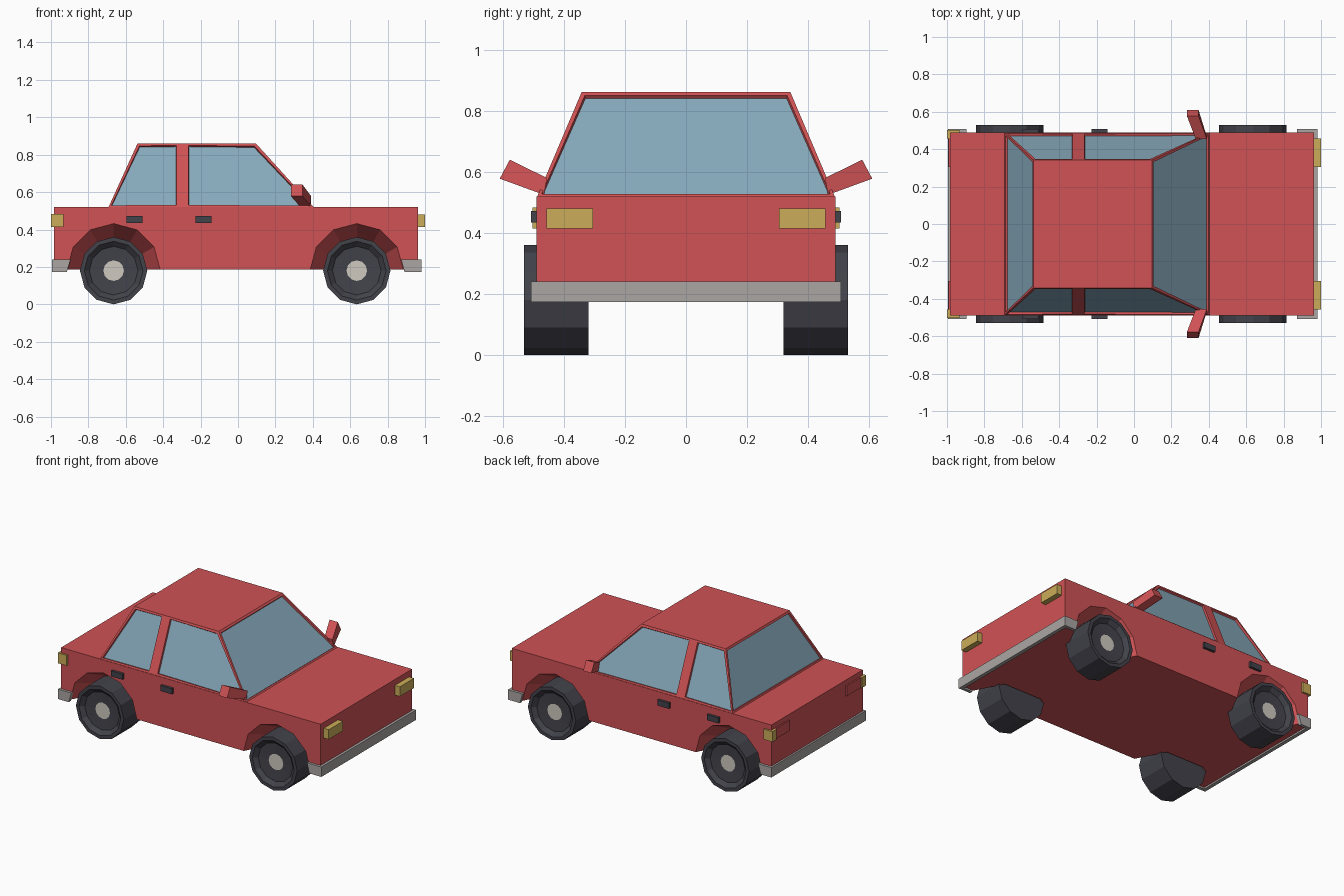
import bpy, bmesh, math
from mathutils import Vector

if "Cube" in bpy.data.objects:
    bpy.data.objects.remove(bpy.data.objects["Cube"])


def material(name, rgb):
    m = bpy.data.materials.new(name)
    m.diffuse_color = (*rgb, 1)
    m.use_nodes = True
    m.node_tree.nodes["Principled BSDF"].inputs["Base Color"].default_value = m.diffuse_color
    return m


RED = material("red paint", (0.63, 0.085, 0.09))
GLASS = material("blue glass", (0.24, 0.40, 0.50))
DARK = material("dark rubber", (0.055, 0.055, 0.07))
YELLOW = material("yellow lamp", (0.60, 0.42, 0.10))
GREY = material("grey bumper", (0.40, 0.38, 0.37))
HUB = material("pale hub", (0.62, 0.59, 0.53))


def finish(name, bm, *mats):
    bmesh.ops.recalc_face_normals(bm, faces=bm.faces[:])
    me = bpy.data.meshes.new(name)
    bm.to_mesh(me)
    bm.free()
    for m in mats:
        me.materials.append(m)
    ob = bpy.data.objects.new(name, me)
    bpy.context.collection.objects.link(ob)
    return ob


def loft(bm, rings, caps=True):
    """Skin a list of closed rings with quads and optional end caps."""
    loops = [[bm.verts.new(p) for p in r] for r in rings]
    n = len(loops[0])
    for a, b in zip(loops, loops[1:]):
        for i in range(n):
            bm.faces.new((a[i], a[(i + 1) % n], b[(i + 1) % n], b[i]))
    if caps:
        bm.faces.new(loops[0])
        bm.faces.new(loops[-1])


def rect(x0, x1, y0, y1, z):
    return [(x0, y0, z), (x1, y0, z), (x1, y1, z), (x0, y1, z)]


def box(name, mat, x0, x1, y0, y1, z0, z1):
    bm = bmesh.new()
    loft(bm, [rect(x0, x1, y0, y1, z0), rect(x0, x1, y0, y1, z1)])
    return finish(name, bm, mat)


def circle(x, z, r, y, n=12):
    return [(x + r * math.sin(2 * math.pi * i / n), y,
             z + r * math.cos(2 * math.pi * i / n)) for i in range(n)]


AXLES = {"rear": -0.665, "front": 0.635}
SIDES = {"right": -1, "left": 1}

# lower body with tapered wheel arches cut in
body = box("body", RED, -0.983, 0.963, -0.49, 0.49, 0.185, 0.52)
bm = bmesh.new()
for ax in AXLES.values():
    for s in SIDES.values():
        loft(bm, [circle(ax, 0.182, 0.255, s * 0.50),
                  circle(ax, 0.182, 0.15, s * 0.30)])
cutter = finish("arch_cutter", bm, RED)
cutter.hide_render = True
mod = body.modifiers.new("arches", "BOOLEAN")
mod.operation = "DIFFERENCE"
mod.solver = "EXACT"
mod.object = cutter
bpy.context.view_layer.objects.active = body
bpy.ops.object.modifier_apply(modifier=mod.name)
bpy.data.objects.remove(cutter)

# cabin: tapered block, sides split by the pillar, windows inset
bm = bmesh.new()
loft(bm, [rect(-0.692, 0.405, -0.487, 0.487, 0.52),
          rect(-0.537, 0.095, -0.342, 0.342, 0.861)])
bmesh.ops.recalc_face_normals(bm, faces=bm.faces[:])
for x in (-0.317, -0.278):
    walls = [f for f in bm.faces if abs(f.normal.y) > 0.5]
    geom = walls + list({e for f in walls for e in f.edges}) + \
        list({v for f in walls for v in f.verts})
    bmesh.ops.bisect_plane(bm, geom=geom, plane_co=Vector((x, 0, 0)),
                           plane_no=Vector((1, 0, 0)))
bm.normal_update()
panes = [f for f in bm.faces if abs(f.normal.z) < 0.9
         and not -0.31 < f.calc_center_median().x < -0.285]
bmesh.ops.inset_individual(bm, faces=panes, thickness=0.018)
bmesh.ops.inset_individual(bm, faces=panes, thickness=0.003, depth=-0.012)
for f in panes:
    f.material_index = 1
finish("cabin", bm, RED, GLASS)

# wheels with dished rims and hub discs
for end, ax in AXLES.items():
    for side, s in SIDES.items():
        bm = bmesh.new()
        loft(bm, [circle(ax, 0.18, r, s * y) for r, y in
                  ((0.18, 0.32), (0.18, 0.53), (0.157, 0.53),
                   (0.13, 0.505), (0.055, 0.50))])
        bm.faces.ensure_lookup_table()
        bm.faces[-1].material_index = 1
        finish(f"{end}_{side}_wheel", bm, DARK, HUB)

# bumpers wrapping round the corners
for end, face, tip, tip_top in (("front", 0.98, 0.89, 0.872),
                                ("rear", -0.995, -0.915, -0.895)):
    d = 1 if face > 0 else -1
    inner = face - d * 0.025
    bm = bmesh.new()

    def ring(z, t):
        return [(face, -0.507, z), (face, 0.507, z), (t, 0.507, z), (t, 0.485, z),
                (inner, 0.485, z), (inner, -0.485, z), (t, -0.485, z), (t, -0.507, z)]

    loft(bm, [ring(0.174, tip), ring(0.241, tip_top)])
    finish(f"{end}_bumper", bm, GREY)

for side, s in SIDES.items():
    # lamps
    y0, y1 = sorted((s * 0.305, s * 0.457))
    box(f"{side}_headlamp", YELLOW, 0.95, 1.0, y0, y1, 0.414, 0.48)
    box(f"{side}_tail_lamp_plate", RED, -0.992, -0.97, y0, y1, 0.414, 0.484)
    y0, y1 = sorted((s * 0.457, s * 0.502))
    box(f"{side}_tail_lamp", YELLOW, -1.0, -0.933, y0, y1, 0.414, 0.484)
    # door handles
    y0, y1 = sorted((s * 0.48, s * 0.507))
    for door, x in (("rear", -0.597), ("front", -0.227)):
        box(f"{door}_{side}_handle", DARK, x, x + 0.086, y0, y1, 0.434, 0.472)
    # slanted door mirror
    bm = bmesh.new()
    loft(bm, [[(x0, s * ya, za), (x1, s * ya, za), (x1, s * yb, zb), (x0, s * yb, zb)]
              for x0, x1, ya, za, yb, zb in
              ((0.33, 0.39, 0.465, 0.525, 0.455, 0.58),
               (0.283, 0.345, 0.61, 0.578, 0.577, 0.64))])
    finish(f"{side}_mirror", bm, RED)
